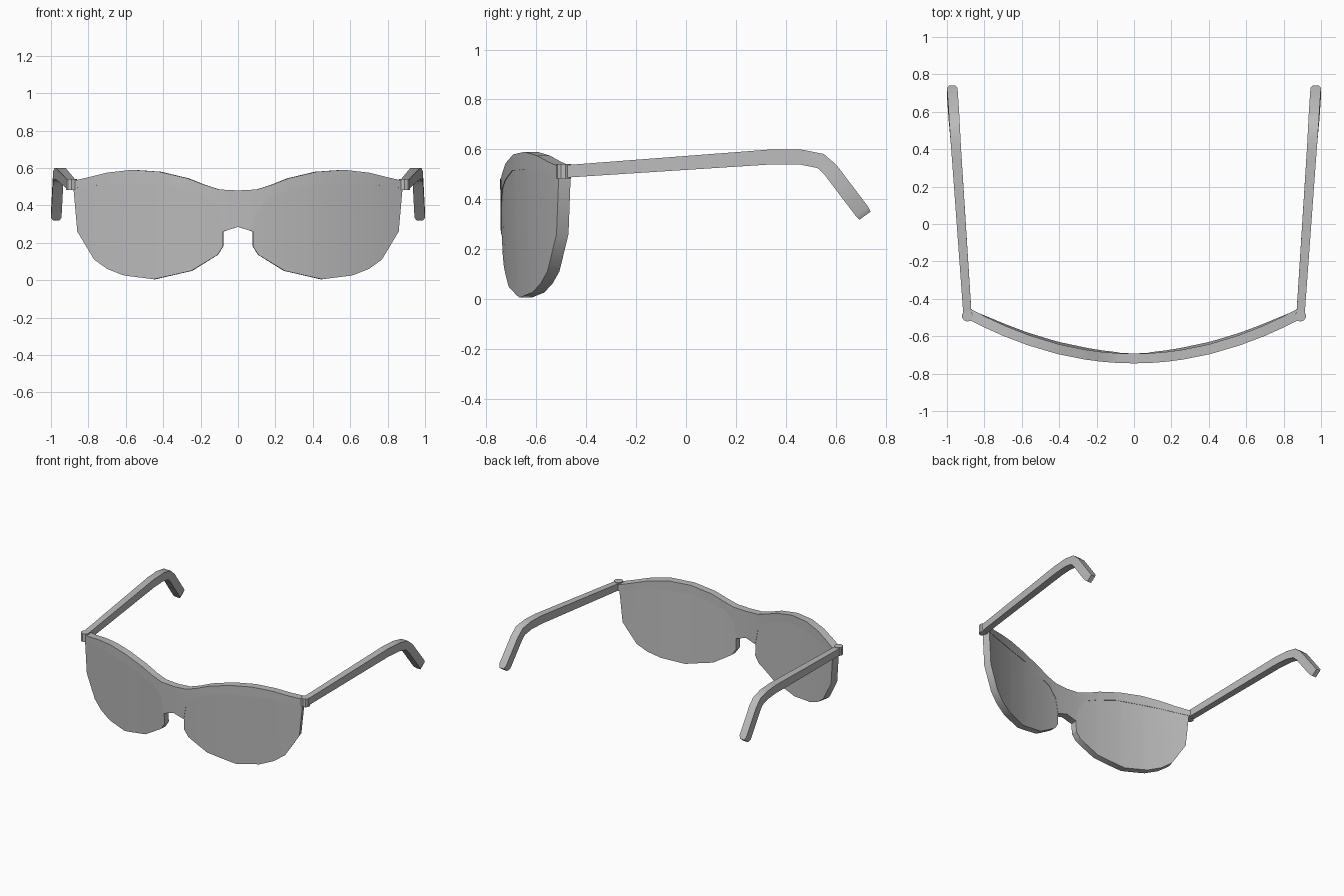
import bpy, bmesh
from math import radians
from mathutils import Vector

cube = bpy.data.objects.get("Cube")
if cube:
    bpy.data.objects.remove(cube, do_unlink=True)

grey = bpy.data.materials.new("plain grey")
grey.use_nodes = True
grey.diffuse_color = (0.5, 0.5, 0.5, 1)
grey.node_tree.nodes["Principled BSDF"].inputs["Base Color"].default_value = grey.diffuse_color


def loft(bm, rings, cap_start=True, cap_end=True):
    """Skin a list of equal-sided rings."""
    loops = [[bm.verts.new(p) for p in ring] for ring in rings]
    n = len(loops[0])
    for a, b in zip(loops, loops[1:]):
        for i in range(n):
            j = (i + 1) % n
            bm.faces.new((a[i], a[j], b[j], b[i]))
    if cap_start:
        bm.faces.new(loops[0][::-1])
    if cap_end:
        bm.faces.new(loops[-1])


def finish(name, bm, angle=30):
    """Make the object and mirror it to the other side."""
    bmesh.ops.recalc_face_normals(bm, faces=bm.faces)
    mesh = bpy.data.meshes.new(name)
    bm.to_mesh(mesh)
    bm.free()
    mesh.materials.append(grey)
    obj = bpy.data.objects.new(name, mesh)
    bpy.context.collection.objects.link(obj)
    bpy.ops.object.select_all(action='DESELECT')
    obj.select_set(True)
    bpy.context.view_layer.objects.active = obj
    bpy.ops.object.shade_smooth_by_angle(angle=radians(angle))
    mirror = obj.modifiers.new("mirror", 'MIRROR')
    mirror.use_clip = True
    return obj


def at(profile, x):
    """Height of a profile at x, by straight interpolation."""
    for (x0, z0), (x1, z1) in zip(profile, profile[1:]):
        if x <= x1:
            return z0 + (z1 - z0) * (x - x0) / (x1 - x0)
    return profile[-1][1]


def front_y(x, z):
    """Wrapped face of the glasses, tucked in a little near the bottom."""
    return -0.745 + 0.3 * x * x + 0.05 * max(0, 0.3 - z)


def plate(name, low, high, inset):
    """Curved plate between a lower and an upper profile."""
    xs = sorted({x for x, z in low + high if low[0][0] <= x <= low[-1][0]})
    rings = []
    for x in xs:
        b, t = at(low, x), at(high, x)
        ring = []
        for z, depth in ((b, inset), (t, inset), (t, 0.052 - inset), (b, 0.052 - inset)):
            ring.append((x - 0.4 * x * depth, front_y(x, z) + depth, z))
        rings.append(ring)
    bm = bmesh.new()
    loft(bm, rings, cap_start=xs[0] > 0)
    return finish(name, bm)


# Front: brow with bridge, and lenses set nearly flush below it
brow_top = [(0, 0.48), (0.1, 0.485), (0.18, 0.51), (0.27, 0.545), (0.42, 0.58),
            (0.57, 0.59), (0.7, 0.575), (0.8, 0.55), (0.89, 0.53)]
brow_low = [(0, 0.285), (0.08, 0.26), (0.1, 0.37), (0.16, 0.44), (0.25, 0.475),
            (0.4, 0.515), (0.57, 0.52), (0.7, 0.515), (0.89, 0.49)]
lens_low = [(0.08, 0.18), (0.11, 0.135), (0.25, 0.05), (0.45, 0.005), (0.61, 0.025),
            (0.7, 0.06), (0.77, 0.11), (0.86, 0.26), (0.88, 0.485)]
plate("brow_frame", brow_low, brow_top, 0)
plate("lenses", lens_low, brow_low, 0.002)

# Hinges at the outer corners
bm = bmesh.new()
bmesh.ops.create_cone(bm, cap_ends=True, segments=10, radius1=0.03, radius2=0.03, depth=0.06)
bmesh.ops.translate(bm, verts=bm.verts, vec=(0.89, -0.492, 0.512))
finish("hinges", bm)

# Temple arms: path of y, z, half width, half height
path = [(-0.49, 0.511, 0.022, 0.025), (0.35, 0.57, 0.026, 0.03), (0.46, 0.569, 0.027, 0.03),
        (0.54, 0.553, 0.028, 0.031), (0.58, 0.517, 0.028, 0.031),
        (0.705, 0.352, 0.028, 0.031), (0.718, 0.334, 0.016, 0.027)]
rings = []
for i, (y, z, w, h) in enumerate(path):
    before, after = path[max(i - 1, 0)], path[min(i + 1, len(path) - 1)]
    along = Vector((0, after[0] - before[0], after[1] - before[1])).normalized()
    up = Vector((0, -along.z, along.y))
    centre = Vector((0.89 + 0.082 * (y + 0.49) / 1.2, y, z))
    side = Vector((1, 0, 0))
    rings.append([centre + side * (w * sx) + up * (h * sz)
                  for sx, sz in ((-1, -1), (1, -1), (1, 1), (-1, 1))])
bm = bmesh.new()
loft(bm, rings)
finish("temple_arms", bm)
